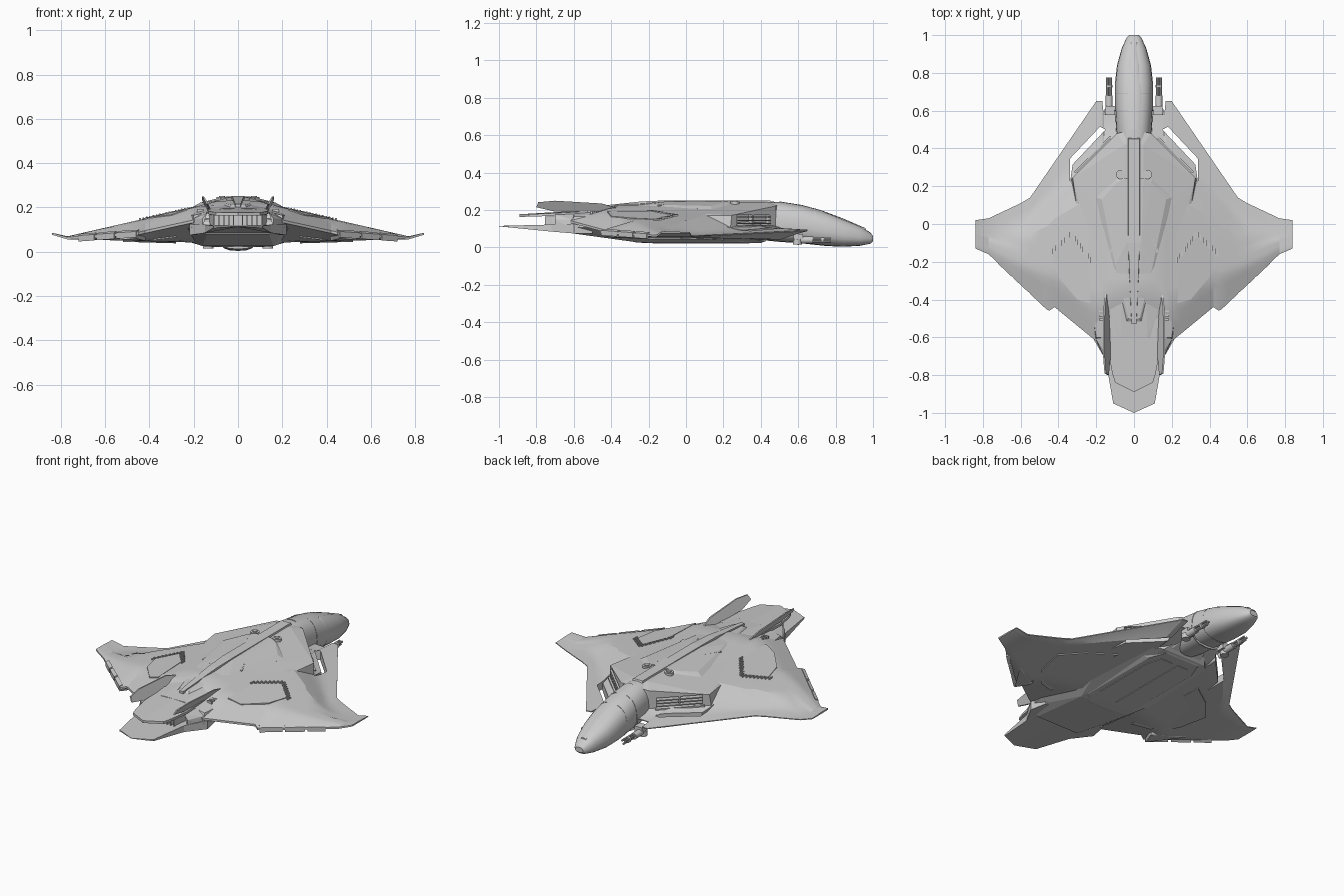
import bpy, bmesh, math
from mathutils import Vector, Matrix

if "Cube" in bpy.data.objects:
    bpy.data.objects.remove(bpy.data.objects["Cube"])


def lerp(table, x):
    x = abs(x)
    for (a, p), (b, q) in zip(table, table[1:]):
        if x <= b:
            return p + (q - p) * max(0, x - a) / (b - a)
    return table[-1][1]


def finish(name, bm, mirror=False, smooth=None):
    bmesh.ops.recalc_face_normals(bm, faces=bm.faces)
    me = bpy.data.meshes.new(name)
    bm.to_mesh(me)
    bm.free()
    ob = bpy.data.objects.new(name, me)
    bpy.context.collection.objects.link(ob)
    if mirror:
        ob.modifiers.new("mirror", 'MIRROR')
    if smooth:
        bpy.context.view_layer.objects.active = ob
        ob.select_set(True)
        bpy.ops.object.shade_smooth_by_angle(angle=math.radians(smooth))
        ob.select_set(False)
    return ob


def hull(name, pts, both=True, mirror=False):
    bm = bmesh.new()
    for x, y, z in pts:
        bm.verts.new((x, y, z))
        if both and x:
            bm.verts.new((-x, y, z))
    res = bmesh.ops.convex_hull(bm, input=bm.verts)
    bmesh.ops.delete(bm, geom=[v for v in bm.verts if not v.link_faces], context='VERTS')
    bmesh.ops.dissolve_limit(bm, angle_limit=0.01, verts=bm.verts, edges=bm.edges)
    return finish(name, bm, mirror)


def loft(name, rings, mirror=False, smooth=None):
    bm = bmesh.new()
    rows = [[bm.verts.new(p) for p in r] for r in rings]
    n = len(rows[0])
    for a, b in zip(rows, rows[1:]):
        for i in range(n):
            bm.faces.new((a[i], a[(i + 1) % n], b[(i + 1) % n], b[i]))
    bm.faces.new(rows[0])
    bm.faces.new(rows[-1])
    return finish(name, bm, mirror, smooth)


def plate(name, plan, zlow, zhigh, mirror=True):
    """Plan outline extruded between two heights, each a number or f(x, y)."""
    ev = lambda z, x, y: z(x, y) if callable(z) else z
    return loft(name, [[(x, y, ev(z, x, y)) for x, y in plan] for z in (zlow, zhigh)], mirror)


def box(name, loc, size, rot=0, mirror=True):
    bm = bmesh.new()
    m = Matrix.Translation(loc) @ Matrix.Rotation(math.radians(rot), 4, 'Z') @ Matrix.Diagonal((*size, 1))
    bmesh.ops.create_cube(bm, size=1, matrix=m)
    return finish(name, bm, mirror)


def tube(name, loc, r, length, axis='Y', seg=12, mirror=True):
    bm = bmesh.new()
    rot = Matrix.Rotation(math.pi / 2, 4, 'X') if axis == 'Y' else Matrix()
    bmesh.ops.create_cone(bm, cap_ends=True, segments=seg, radius1=r, radius2=r, depth=length,
                          matrix=Matrix.Translation(loc) @ rot)
    return finish(name, bm, mirror, 40)


def cut(ob, cutter):
    cutter.hide_render = True
    cutter.hide_viewport = False
    cutter.display_type = 'WIRE'
    m = ob.modifiers.new("cut", 'BOOLEAN')
    m.operation, m.object, m.solver = 'DIFFERENCE', cutter, 'EXACT'
    # apply, then drop the helper
    dg = bpy.context.evaluated_depsgraph_get()
    me = bpy.data.meshes.new_from_object(ob.evaluated_get(dg))
    ob.modifiers.clear()
    ob.data = me
    bpy.data.objects.remove(cutter)


# wing shape tables over x: edges in plan, ridge, leading/trailing and lower heights
LE = [(0, .58), (.16, .58), (.168, .65), (.2, .65), (.55, .14), (.6, .11), (.77, .03), (.84, .02)]
TE = [(0, -.62), (.2, -.62), (.25, -.58), (.42, -.44), (.45, -.46), (.77, -.16), (.84, -.13)]
RIDGE = [(0, .235), (.12, .225), (.2, .2), (.77, .07), (.84, .086)]
ZLE = [(0, .1), (.17, .095), (.55, .068), (.77, .061), (.84, .081)]
ZTE = [(0, .15), (.2, .14), (.45, .085), (.77, .062), (.84, .082)]
LOW = [(0, .035), (.2, .042), (.55, .052), (.77, .056), (.84, .077)]


def top(x, y):
    x = abs(x)
    d = lerp(LE, x) - y
    z = lerp(ZLE, x) + .35 * max(0, .6 - x - y) + .06 * d
    return max(min(z, lerp(RIDGE, x), lerp(ZTE, x) + .004 + .3 * (y - lerp(TE, x))), lerp(LOW, x) + .006)


def low(x, y):
    edge = min(lerp(ZLE, x) + .35 * (y - lerp(LE, x)), 1)
    back = lerp(ZTE, x) - .008 - .22 * (y - lerp(TE, x))
    return min(max(lerp(LOW, x), edge, back), top(x, y) - .005)


# main wing, one section per x station
half = [.05, .1, .16, .168, .2, .25, .3, .35, .42, .45, .5, .55, .6, .68, .77, .84]
N = 18
sections = []
for x in [-v for v in reversed(half)] + [0] + half:
    a, b = lerp(LE, x), lerp(TE, x)
    ys = [a + (b - a) * i / N for i in range(N + 1)]
    sections.append([(x, y, top(x, y)) for y in ys] + [(x, y, low(x, y)) for y in reversed(ys)])
wing = loft("wing", sections, smooth=20)
cut(wing, plate("slot_cutter", [(.15, .5), (.18, .515), (.34, .345), (.34, .21), (.325, .315)], -.1, .4))

# central body with side intakes
body = hull("body", [(0, .5, .235), (.09, .48, .222), (.325, .245, .172), (.335, .235, .08), (.09, .48, .07),
                     (.05, .42, .243), (.05, -.1, .24), (.19, -.3, .2), (.2, -.6, .165), (.21, -.62, .11),
                     (.07, -.6, .195), (.14, .42, .03), (.16, -.25, .026), (.12, .4, .026), (.14, -.64, .08)])
cut(body, box("intake_cutter", (.213, .363, .145), (.25, .07, .058), -45))
for i, z in enumerate((.128, .145, .162)):
    box(f"intake_slat_{i}", (.2, .35, z), (.25, .045, .006), -45)
box("intake_divider", (.195, .345, .145), (.01, .04, .056), -45)
box("intake_lip", (.218, .368, .114), (.27, .012, .008), -45)


# fuselage nose and neck
def ring(y, w, z0, z1, n=20):
    zm = z0 + (z1 - z0) * .42
    out = []
    for i in range(n):
        a = 2 * math.pi * i / n
        c, s = math.cos(a), math.sin(a)
        h = z1 - zm if s > 0 else zm - z0
        out.append((w * math.copysign(abs(c) ** .75, c), y, zm + h * math.copysign(abs(s) ** .85, s)))
    return out


NOSE = [(1, .025, .032, .062), (.985, .04, .02, .08), (.93, .065, .009, .115), (.84, .09, .004, .152),
        (.75, .1, .008, .188), (.62, .1, .022, .224), (.5, .095, .03, .243), (.4, .085, .04, .248), (.15, .05, .1, .246)]
loft("nose", [ring(*s) for s in NOSE], smooth=35)
loft("canopy", [ring(y, w, z - .03, z + .003, 12) for y, w, z in
                [(.96, .018, .1), (.84, .034, .152), (.72, .045, .197), (.62, .045, .224), (.5, .04, .243)]], smooth=40)
for y, w, z in [(.69, .098, .204), (.6, .1, .227)]:
    loft("canopy_seam", [ring(y + d, w + .002, .012, z + .002) for d in (-.003, .003)], smooth=35)

# spine and raised back plates
hull("back_plate", [(.1, .24, .225), (.2, .14, .205), (.12, -.24, .215), (.04, -.52, .2),
                    (.09, .22, .242), (.17, .13, .222), (.1, -.22, .23), (.03, -.5, .212), (.05, .24, .25), (.04, -.1, .246)])
hull("spine", [(.035, .46, .23), (.03, .45, .252), (.03, -.1, .252), (.025, -.24, .246), (.03, -.24, .2), (.012, -.53, .215), (.012, -.53, .18)])
hull("spine_rail", [(.05, .2, .25), (.062, .2, .246), (.05, -.2, .238), (.062, -.2, .234), (.056, 0, .22)], both=False, mirror=True)
tube("round_vent", (.072, .262, .235), .024, .024, 'Z', 16)
tube("round_vent_cap", (.072, .262, .238), .013, .028, 'Z', 12)
for i in range(4):
    box("back_vent", (.085 + .012 * i, -.05 - .03 * i, .232 - .003 * i), (.012, .022, .008), 15)

# belly
hull("belly", [(.11, .4, .024), (.15, .3, .024), (.15, -.2, .024), (.09, -.26, .026), (.17, .4, .07),
               (.23, .25, .07), (.23, -.25, .07), (.14, -.6, .09), (.08, .5, .07)])
plate("belly_panel", [(.02, .34), (.09, .34), (.12, .25), (.12, -.14), (.02, -.18)], .021, .03)
under = lambda x, y: low(x, y) - .006
plate("underwing_panel", [(.28, .2), (.42, .1), (.52, -.02), (.48, -.2), (.38, -.32), (.28, -.36)], under, .075)

# chevron vents and wing surface panels
on = lambda k: (lambda x, y: top(x, y) + k)
plate("wing_panel", [(.24, -.19), (.335, -.07), (.43, -.16), (.4, -.28), (.3, -.4), (.23, -.42)], on(-.02), on(.004))
for a, b in [((.22, -.2), (.33, -.05)), ((.33, -.05), (.45, -.165))]:
    for i in range(8):
        t = (i + .5) / 8
        x, y = a[0] + (b[0] - a[0]) * t, a[1] + (b[1] - a[1]) * t
        box("chevron_louvre", (x, y, top(x, y)), (.007, .03, .014))
for p, q in [((.46, -.455), (.55, -.37)), ((.56, -.36), (.64, -.286)), ((.65, -.277), (.72, -.21))]:
    n = Vector((-.012, .014))
    plate("flap", [p, q, (q[0] + n.x, q[1] + n.y), (p[0] + n.x, p[1] + n.y)],
          lambda x, y: top(x, y) - .022, on(.005))
hull("flap_actuator", [(.44, -.44, .09), (.46, -.45, .06), (.58, -.26, .05), (.42, -.36, .05), (.56, -.22, .065), (.41, -.33, .08)],
     both=False, mirror=True)

# tail: two plates with the exhaust between them
tail_z = lambda k: (lambda x, y: .195 + .06 * (y + .6) - .1 * max(0, abs(x) - .08) + k)
plate("upper_tail", [(.0, -.5), (.14, -.5), (.135, -.68), (.115, -.79), (.1, -.84), (0, -.89)], tail_z(-.014), tail_z(0))
lower = lambda k: (lambda x, y: .115 + k * min(1, (y + 1.02) * 2.5))
plate("lower_tail", [(0, -.5), (.2, -.5), (.22, -.6), (.15, -.72), (.11, -.95), (0, -1)], lower(-.04), lower(.01))
hull("exhaust", [(.14, -.55, .17), (.11, -.72, .165), (.11, -.72, .115), (.14, -.55, .1)])
for i in range(5):
    box("exhaust_vane", (.02 + .022 * i, -.73, .14), (.005, .05, .05))
hull("tail_side_block", [(.15, -.4, .19), (.185, -.42, .18), (.2, -.61, .15), (.16, -.7, .15), (.14, -.7, .175),
                         (.16, -.7, .11), (.21, -.6, .1)], both=False, mirror=True)
for i in range(4):
    box("tail_side_vent", (.17, -.44 - .022 * i, .186), (.03, .01, .016))

# canted fins
fin = [(-.3, .19), (-.45, .235), (-.7, .25), (-.79, .242), (-.8, .215), (-.7, .192)]
loft("fin", [[(.135 + (z - .2) * .55 + .03 * (y + .6) + d, y, z) for y, z in fin] for d in (-.004, .004)], mirror=True)

# chin guns on short mounts
box("gun_mount", (.125, .6, .055), (.05, .05, .035))
tube("gun_body", (.132, .63, .04), .019, .1)
for dx, dz in [(-.009, .008), (.009, .008), (0, -.009)]:
    tube("gun_barrel", (.132 + dx, .71, .04 + dz), .006, .13, seg=8)
tube("gun_clamp", (.132, .73, .04), .017, .014)
tube("gun_pivot", (.135, .595, .03), .024, .03, 'Z')
